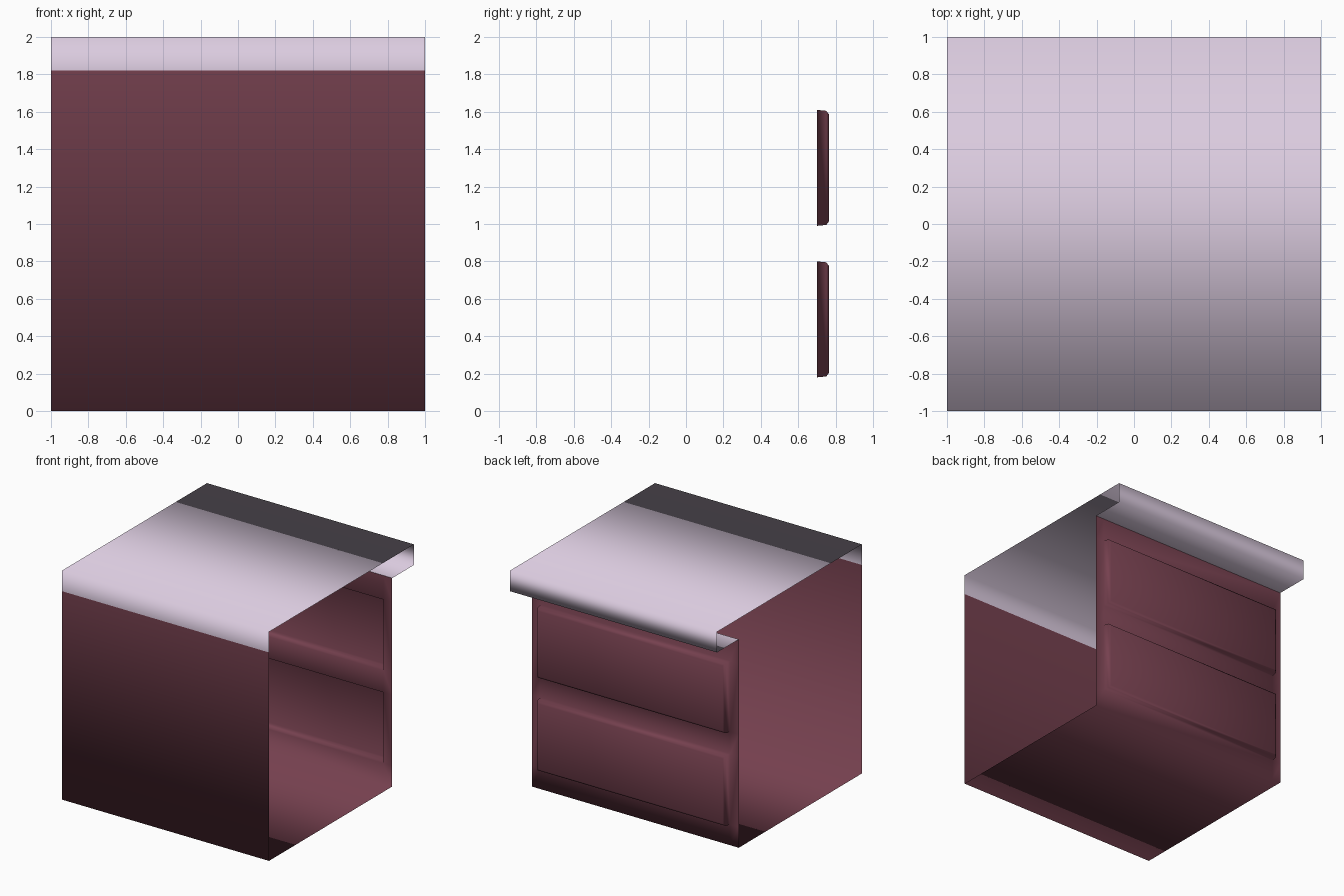
import bpy, bmesh

if "Cube" in bpy.data.objects:
    bpy.data.objects.remove(bpy.data.objects["Cube"])


def material(name, rgb):
    m = bpy.data.materials.new(name)
    m.diffuse_color = (*rgb, 1)
    m.use_nodes = True
    m.node_tree.nodes["Principled BSDF"].inputs["Base Color"].default_value = m.diffuse_color
    return m


MAROON = material("maroon_wood", (0.18, 0.052, 0.078))
LILAC = material("pale_lilac", (0.71, 0.60, 0.74))


def sheet(name, profile, xs, mat, drawer_strips=()):
    """Sweep an open (y, z) profile along x; raise panels on the chosen strips."""
    bm = bmesh.new()
    rows = [[bm.verts.new((x, y, z)) for x in xs] for y, z in profile]
    panels = []
    for i in range(len(rows) - 1):
        for j in range(len(xs) - 1):
            f = bm.faces.new((rows[i][j], rows[i][j + 1],
                              rows[i + 1][j + 1], rows[i + 1][j]))
            if i in drawer_strips and j == 1:
                panels.append(f)
    bm.normal_update()
    # Drawer fronts: raised sides, then a chamfered rim
    for thickness, depth in ((0.005, 0.05), (0.02, 0.015)):
        if panels:
            bmesh.ops.inset_individual(bm, faces=panels, thickness=thickness,
                                       depth=depth, use_even_offset=True)
            bm.normal_update()
    for f in bm.faces:
        f.smooth = True
    me = bpy.data.meshes.new(name)
    bm.to_mesh(me)
    bm.free()
    me.materials.append(mat)
    ob = bpy.data.objects.new(name, me)
    bpy.context.collection.objects.link(ob)
    return ob


# Worktop: rear strip, top, overhanging lip and its underside (ends open)
sheet("worktop",
      [(-1, 1.82), (-1, 2), (1, 2), (1, 1.82), (0.7, 1.82)],
      (-1, 1), LILAC)

# Cabinet: drawer wall, floor and plain wall (ends open)
sheet("cabinet_with_drawers",
      [(0.7, 1.82), (0.7, 1.61), (0.7, 0.99), (0.7, 0.80), (0.7, 0.18),
       (0.7, 0), (-1, 0), (-1, 1.82)],
      (-1, -0.915, 0.915, 1), MAROON, drawer_strips=(1, 3))
